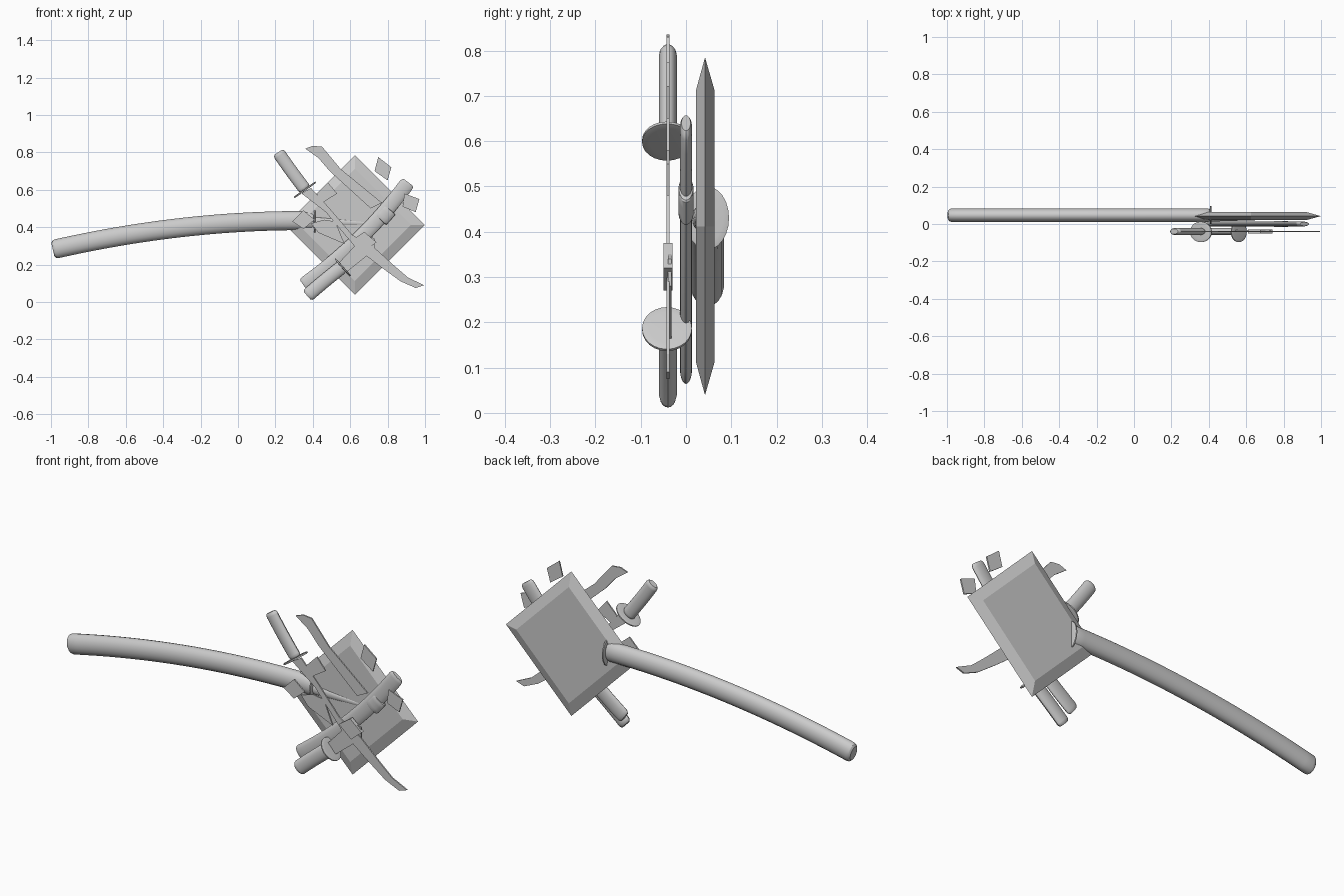
import bpy, bmesh
from math import cos, sin, tau
from mathutils import Vector

if "Cube" in bpy.data.objects:
    bpy.data.objects.remove(bpy.data.objects["Cube"])


def finish(name, bm, smooth=False):
    bmesh.ops.recalc_face_normals(bm, faces=bm.faces)
    me = bpy.data.meshes.new(name)
    bm.to_mesh(me)
    bm.free()
    ob = bpy.data.objects.new(name, me)
    bpy.context.collection.objects.link(ob)
    if smooth:
        bpy.ops.object.select_all(action='DESELECT')
        ob.select_set(True)
        bpy.context.view_layer.objects.active = ob
        bpy.ops.object.shade_smooth_by_angle()
    return ob


def tube(name, a, mid, b, y, rw, ry, steps=14, sides=18, cap=0.018, tip=1.0):
    """Oval tube through three (x, z) points, with rounded ends."""
    a, mid, b = Vector(a), Vector(mid), Vector(b)
    c = mid * 2 - (a + b) / 2
    length = (b - a).length
    e = cap / length
    ts = [0, e * .4, e] + [i / steps for i in range(1, steps)] + [1 - e, 1 - e * .4, 1]
    sc = [.72, .92, 1] + [1] * (steps - 1) + [1, .92, .72]
    bm = bmesh.new()
    rings = []
    for t, s in zip(sorted(ts), sc):
        p = a * (1 - t) ** 2 + c * 2 * t * (1 - t) + b * t * t
        d = ((c - a) * (1 - t) + (b - c) * t).normalized()
        s *= 1 + (tip - 1) * t
        rings.append([bm.verts.new((p.x - d.y * rw * s * cos(k * tau / sides),
                                    y + ry * s * sin(k * tau / sides),
                                    p.y + d.x * rw * s * cos(k * tau / sides)))
                      for k in range(sides)])
    for r, q in zip(rings, rings[1:]):
        for k in range(sides):
            j = (k + 1) % sides
            bm.faces.new((r[k], r[j], q[j], q[k]))
    bm.faces.new(rings[0])
    bm.faces.new(rings[-1])
    return finish(name, bm, True)


def guard(name, pos, direction, y, rw, ry, thick=0.01):
    """Flat oval disc perpendicular to an (x, z) direction."""
    d = Vector(direction).normalized() * thick / 2
    p = Vector(pos)
    return tube(name, p - d, p, p + d, y, rw, ry, steps=2, sides=24, cap=0.002)


def plate(name, pts, y=-0.04, thick=0.007):
    """Thin flat piece from an (x, z) outline."""
    bm = bmesh.new()
    f = bm.faces.new([bm.verts.new((x, y - thick / 2, z)) for x, z in pts])
    ext = bmesh.ops.extrude_face_region(bm, geom=[f])
    bmesh.ops.translate(bm, vec=(0, thick, 0),
                        verts=[v for v in ext['geom'] if isinstance(v, bmesh.types.BMVert)])
    return finish(name, bm)


# Broad square blade with edges ground to the middle plane
bm = bmesh.new()
rings = []
for r, y in ((.30, .022), (.373, .042), (.30, .063)):
    rings.append([bm.verts.new((.625 + r * dx, y, .412 + r * dz))
                  for dx, dz in ((1, 0), (0, 1), (-1, 0), (0, -1))])
for r, q in zip(rings, rings[1:]):
    for k in range(4):
        j = (k + 1) % 4
        bm.faces.new((r[k], r[j], q[j], q[k]))
bm.faces.new(rings[0])
bm.faces.new(rings[2])
finish("broad_blade", bm)

# Long curved handle, its guard and tapered tang
tube("long_handle", (-.99, .28), (-.285, .40), (.41, .435), .047, .051, .037, steps=24)
guard("long_handle_guard", (.41, .43), (1, 0), .047, .07, .048)
tube("tang", (.41, .43), (.55, .425), (.70, .42), .025, .025, .012, tip=.3)

# Sheath with a collar
tube("sheath", (.35, .09), (.65, .34), (.91, .64), 0, .04, .014)
tube("sheath_collar", (.76, .44), (.785, .468), (.81, .497), 0, .043, .017, steps=3, cap=.006)

# Two smaller sword handles and guards
tube("upper_sword_handle", (.215, .80), (.285, .70), (.36, .60), -.04, .034, .02)
guard("upper_sword_guard", (.358, .60), (.58, -.81), -.042, .07, .055)
tube("lower_sword_handle", (.37, .033), (.46, .11), (.56, .19), -.04, .037, .02)
guard("lower_sword_guard", (.56, .185), (.75, .66), -.042, .062, .055)

# Blades
plate("upper_sword_blade", [(.39, .61), (.49, .50), (.61, .36), (.73, .29), (.84, .19),
                            (.91, .13), (.995, .09), (.95, .075), (.87, .11), (.76, .19),
                            (.63, .29), (.47, .48), (.34, .58)])
plate("lower_sword_blade", [(.58, .16), (.73, .28), (.73, .34), (.68, .36), (.54, .21)], -.036)
plate("broken_blade_tip", [(.36, .82), (.40, .835), (.45, .83), (.55, .71), (.77, .53),
                           (.71, .50), (.49, .70), (.43, .77)])

# Collar where the blades cross
plate("crossing_collar", [(.61, .33), (.675, .375), (.74, .32), (.68, .27)], -.04, .02)

# Loose blade fragments
fragments = [
    [(.39, .42), (.43, .37), (.57, .31), (.52, .43), (.46, .44)],
    [(.29, .43), (.35, .49), (.41, .44), (.35, .39)],
    [(.42, .58), (.48, .64), (.53, .58), (.45, .53)],
    [(.75, .775), (.82, .72), (.80, .65), (.73, .70)],
    [(.89, .58), (.97, .55), (.95, .48), (.88, .51)],
]
for i, pts in enumerate(fragments):
    plate(f"blade_fragment_{i + 1}", pts)
